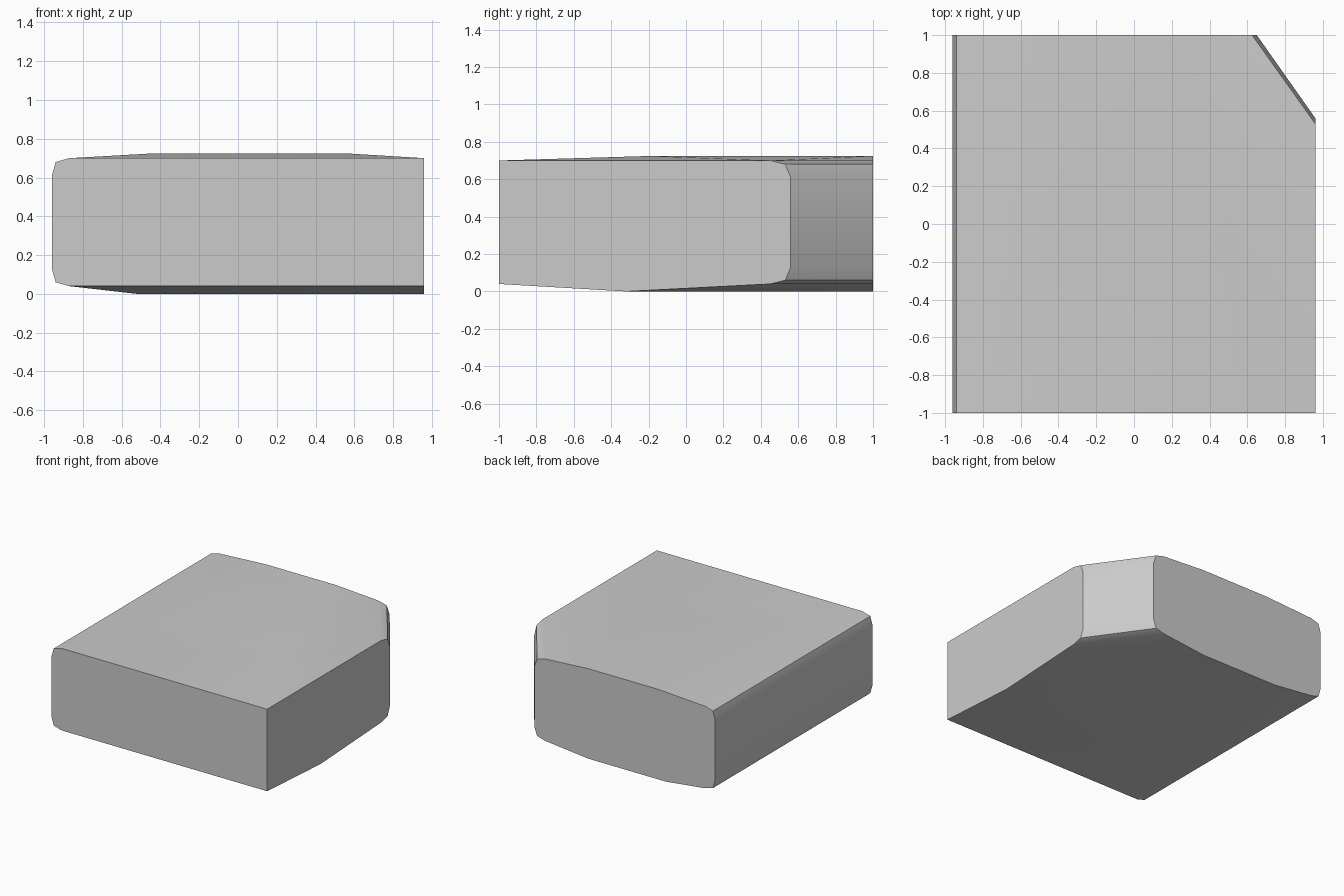
import bpy, bmesh

if "Cube" in bpy.data.objects:
    bpy.data.objects.remove(bpy.data.objects["Cube"])

# Corner seat cushion: stacked five-sided sections, sharp front and right sides,
# rounded left side and rounded diagonal back-right corner.
def section(left, y_cut, x_cut, z):
    return [(left, -1, z), (0.96, -1, z), (0.96, y_cut, z),
            (x_cut, 1, z), (left, 1, z)]

# Crowned plateau; its two right-hand points coincide and get merged.
def crown(left, right, y, x_back, z):
    return [(left, y, z), (right, y, z), (right, y, z),
            (x_back, 1, z), (left, 1, z)]

edges = [(-0.87, 0.45, 0.55, 0.04),
         (-0.94, 0.53, 0.625, 0.06),
         (-0.96, 0.56, 0.65, 0.13)]
sections = [crown(-0.52, 0.96, -0.32, 0.17, 0)]
sections += [section(*e) for e in edges]
sections += [section(a, b, c, 0.74 - z) for a, b, c, z in reversed(edges)]
sections += [crown(-0.45, 0.57, -0.2, 0.17, 0.724)]

bm = bmesh.new()
rings = [[bm.verts.new(p) for p in s] for s in sections]
for low, high in zip(rings, rings[1:]):
    for i in range(5):
        j = (i + 1) % 5
        bm.faces.new((low[i], low[j], high[j], high[i]))
bm.faces.new(list(reversed(rings[0])))
bm.faces.new(rings[-1])
bmesh.ops.remove_doubles(bm, verts=bm.verts, dist=0.0005)
bmesh.ops.recalc_face_normals(bm, faces=bm.faces)

mesh = bpy.data.meshes.new("cushion")
bm.to_mesh(mesh)
bm.free()
cushion = bpy.data.objects.new("cushion", mesh)
bpy.context.collection.objects.link(cushion)

# Soft shading with crisp side borders
bpy.context.view_layer.objects.active = cushion
cushion.select_set(True)
bpy.ops.object.shade_smooth_by_angle(angle=0.52)
